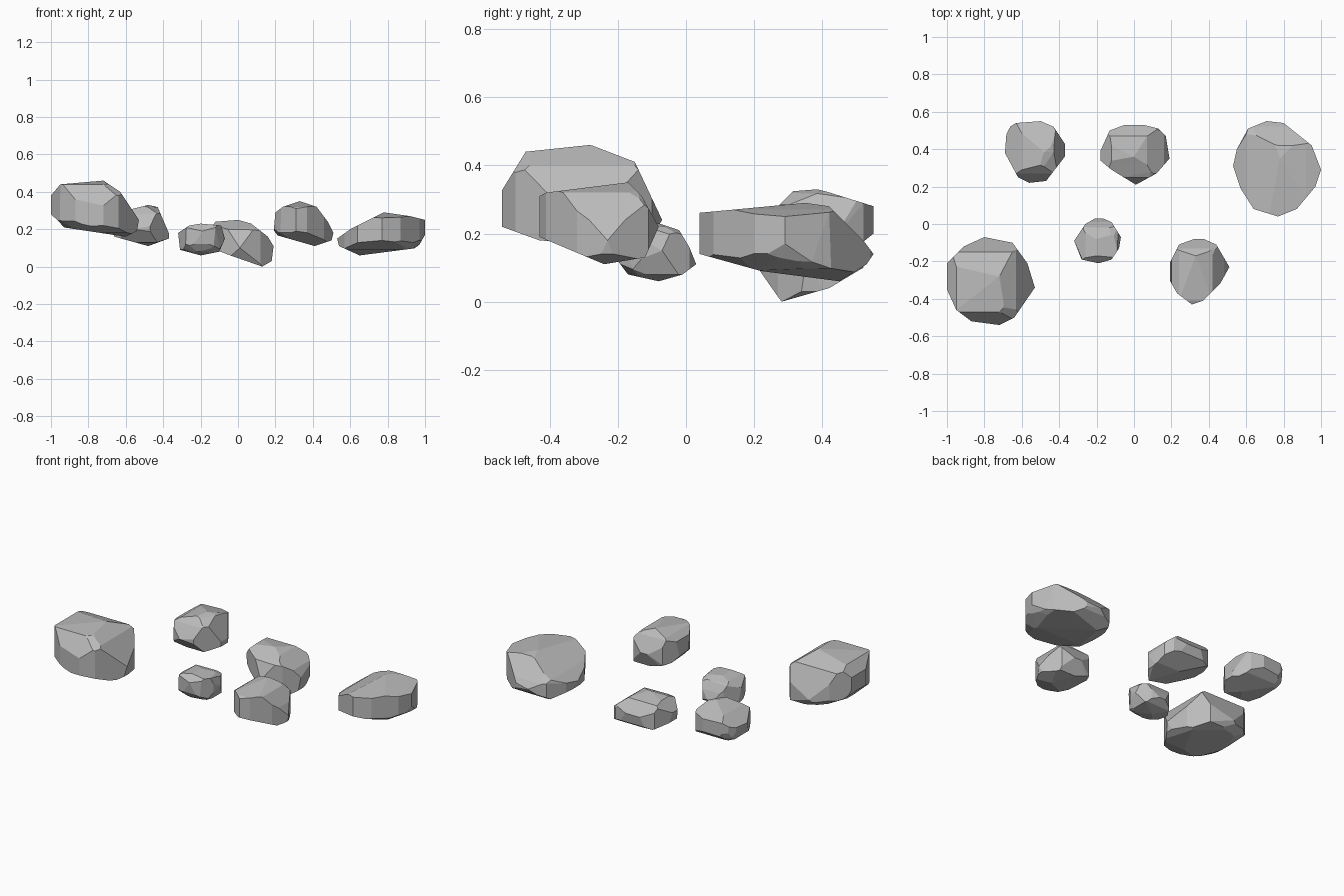
import bpy
import bmesh
from mathutils import Vector
from mathutils.geometry import convex_hull_2d

default = bpy.data.objects.get("Cube")
if default:
    bpy.data.objects.remove(default, do_unlink=True)

# One plain stone colour
stone_grey = bpy.data.materials.new("stone_grey")
stone_grey.use_nodes = True
colour = (0.5, 0.5, 0.5, 1)
stone_grey.diffuse_color = colour
stone_grey.node_tree.nodes["Principled BSDF"].inputs["Base Color"].default_value = colour

X, Y, Z = range(3)
SQUARENESS = 3
SWELL = 1.1


def convex(points):
    """Return the profile, in hundredths, as a convex counterclockwise outline in units."""
    scaled = [Vector(p) / 100 for p in points]
    return [scaled[i] for i in convex_hull_2d(scaled)]


def chisel(bm, outline, u, v):
    """Cut the block flat along every edge of an outline lying in the axes u and v."""
    middle = sum(outline, Vector((0, 0))) / len(outline)
    for a, b in zip(outline, outline[1:] + outline[:1]):
        edge = b - a
        flat = Vector((edge.y, -edge.x))
        if flat.dot(a - middle) < 0:
            flat = -flat
        point, normal = Vector(), Vector()
        point[u], point[v] = a
        normal[u], normal[v] = flat.normalized()
        geometry = bm.verts[:] + bm.edges[:] + bm.faces[:]
        cut = bmesh.ops.bisect_plane(bm, geom=geometry, dist=1e-5, plane_co=point,
                                     plane_no=normal, clear_outer=True)
        rim = [e for e in cut["geom_cut"] if isinstance(e, bmesh.types.BMEdge) and e.is_boundary]
        if rim:
            bmesh.ops.edgeloop_fill(bm, edges=rim)


def make_rock(name, front, side, top, lean):
    """Rounded, leaning block chiselled to its front, side and top outlines."""
    front, side, top = convex(front), convex(side), convex(top)
    spans = [[p.x for p in top], [p.y for p in top], [p.y for p in front]]
    centre = Vector([(min(s) + max(s)) / 2 for s in spans])
    half = Vector([(max(s) - min(s)) / 2 * SWELL for s in spans])

    bm = bmesh.new()
    bmesh.ops.create_icosphere(bm, subdivisions=2, radius=1)
    for vert in bm.verts:
        size = sum(abs(c) ** SQUARENESS for c in vert.co) ** (1 / SQUARENESS)
        offset = (vert.co / size) * half
        offset.z += lean[X] * offset.x + lean[Y] * offset.y
        vert.co = centre + offset

    chisel(bm, front, X, Z)
    chisel(bm, side, Y, Z)
    chisel(bm, top, X, Y)

    # Clean the small slivers into broad facets
    bmesh.ops.remove_doubles(bm, verts=bm.verts[:], dist=0.012)
    hull = bmesh.ops.convex_hull(bm, input=bm.verts[:])
    spare = {g for g in hull["geom_interior"] + hull["geom_unused"]
             if isinstance(g, bmesh.types.BMVert)}
    bmesh.ops.delete(bm, geom=list(spare), context="VERTS")
    bmesh.ops.dissolve_limit(bm, angle_limit=0.06, verts=bm.verts[:], edges=bm.edges[:])
    bmesh.ops.recalc_face_normals(bm, faces=bm.faces[:])

    mesh = bpy.data.meshes.new(name)
    bm.to_mesh(mesh)
    bm.free()
    mesh.materials.append(stone_grey)
    rock = bpy.data.objects.new(name, mesh)
    bpy.context.collection.objects.link(rock)
    return rock


# Two large rocks at opposite corners
make_rock(
    "large_front_rock",
    front=[(-100, 38), (-95, 44), (-72, 46), (-63, 40), (-53, 25), (-54, 19), (-60, 16), (-100, 22)],
    side=[(-55, 31), (-54, 22), (-43, 18), (-20, 16), (-10, 19), (-7, 24), (-15, 41), (-28, 46),
          (-47, 44)],
    top=[(-100, -21), (-100, -35), (-95, -46), (-87, -52), (-72, -54), (-64, -50), (-53, -34),
         (-57, -21), (-65, -10), (-80, -7), (-91, -12)],
    lean=(-0.25, 0))
make_rock(
    "large_back_rock",
    front=[(53, 15), (54, 11), (65, 6), (96, 10), (100, 17), (100, 25), (92, 27), (78, 29), (60, 20)],
    side=[(3, 26), (4, 14), (22, 9), (45, 6), (53, 11), (55, 14), (52, 18), (42, 28), (35, 29)],
    top=[(53, 31), (55, 40), (61, 51), (71, 55), (80, 54), (95, 42), (100, 29), (97, 20), (87, 8),
         (77, 4), (64, 8), (57, 19)],
    lean=(0.17, -0.13))

# Two medium rocks along the back
make_rock(
    "left_back_rock",
    front=[(-69, 24), (-60, 30), (-48, 33), (-43, 32), (-37, 18), (-37, 15), (-48, 11), (-66, 16)],
    side=[(22, 20), (27, 28), (32, 33), (39, 33), (47, 30), (55, 28), (55, 20), (50, 16), (38, 11),
          (28, 13)],
    top=[(-68, 51), (-63, 54), (-50, 55), (-43, 52), (-37, 43), (-37, 36), (-47, 23), (-56, 22),
         (-62, 25), (-69, 38)],
    lean=(-0.15, 0.1))
make_rock(
    "middle_back_rock",
    front=[(-18, 17), (-12, 24), (0, 25), (7, 23), (16, 16), (19, 11), (18, 3), (13, 0), (-7, 7),
           (-17, 11)],
    side=[(21, 10), (24, 6), (28, 0), (42, 4), (52, 10), (53, 16), (47, 23), (36, 25), (25, 20)],
    top=[(-18, 39), (-13, 50), (-5, 53), (5, 53), (13, 51), (17, 47), (19, 35), (12, 27), (1, 21),
         (-12, 29), (-18, 34)],
    lean=(-0.2, 0.1))

# Small rock and medium rock at the front
make_rock(
    "small_rock",
    front=[(-32, 18), (-26, 22), (-20, 23), (-9, 22), (-7, 15), (-10, 8), (-20, 6), (-31, 9)],
    side=[(-21, 19), (-20, 12), (-17, 8), (-8, 6), (-1, 8), (3, 11), (1, 16), (-2, 21), (-8, 23),
          (-17, 23)],
    top=[(-32, -9), (-26, 0), (-19, 4), (-12, 1), (-7, -7), (-8, -13), (-12, -19), (-19, -21),
         (-28, -19)],
    lean=(0, -0.2))
make_rock(
    "right_front_rock",
    front=[(19, 18), (20, 29), (24, 32), (33, 35), (42, 32), (48, 24), (51, 18), (50, 14), (41, 11),
           (20, 17)],
    side=[(-43, 31), (-43, 19), (-24, 11), (-12, 13), (-8, 22), (-13, 31), (-17, 35), (-41, 32)],
    top=[(19, -21), (24, -11), (35, -7), (44, -11), (51, -23), (46, -32), (37, -41), (31, -43),
         (23, -37), (19, -30)],
    lean=(-0.25, -0.1))
